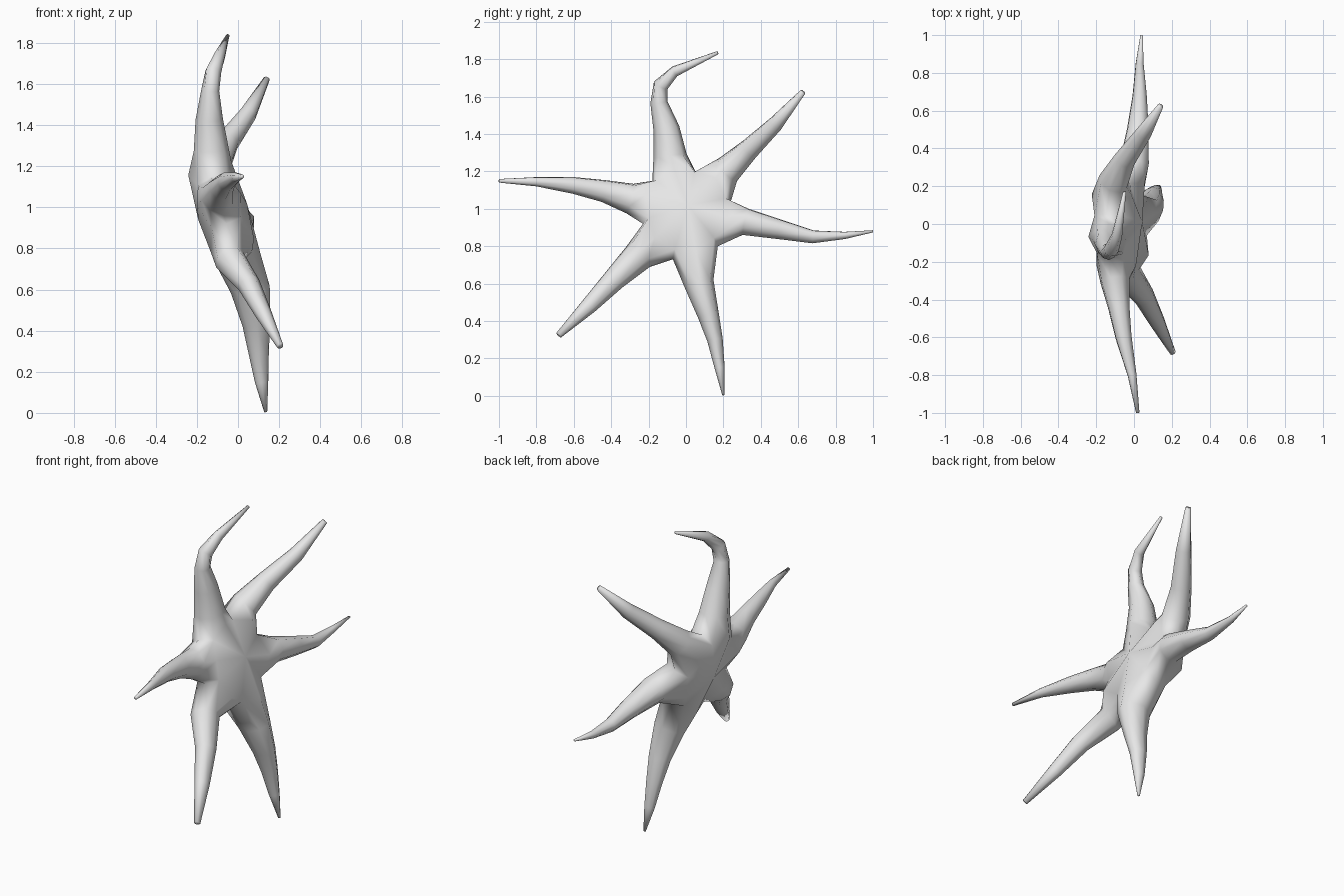
import bpy, bmesh, math
from mathutils import Vector

default_cube = bpy.data.objects.get("Cube")
if default_cube:
    bpy.data.objects.remove(default_cube, do_unlink=True)

# Disc: tilted plane through the centre of the body
SIDES = 8
centre = Vector((-0.075, 0.01, 0.98))
normal = Vector((0.95, 0, 0.31)).normalized()
half_thickness = 0.125

# Each arm: depth-to-width ratio, then stations of x, y, z, half width
side_arm = (1.1, [(0, .32, .93, .075), (.02, .5, .89, .055), (.03, .68, .85, .036),
                  (.03, .85, .858, .02), (.04, 1, .88, .006)])
raised_arm = (1.0, [(-.11, .225, 1.21, .08), (-.05, .34, 1.32, .058),
                    (.05, .48, 1.455, .043), (.14, .625, 1.625, .016)])
hooked_arm = (0.95, [(-.13, -.085, 1.28, .09), (-.14, -.105, 1.43, .07),
                     (-.135, -.145, 1.57, .046), (-.12, -.135, 1.66, .042),
                     (-.09, -.06, 1.735, .03), (-.05, .17, 1.835, .009)])
long_arm = (0.95, [(-.1, -.3, 1.055, .085), (-.08, -.44, 1.095, .062),
                   (-.055, -.6, 1.125, .047), (-.01, -.8, 1.145, .026),
                   (.02, -1, 1.15, .01)])
lower_arm = (0.9, [(-.04, -.255, .745, .085), (.055, -.385, .62, .062),
                   (.125, -.52, .48, .045), (.205, -.68, .325, .018)])
hanging_arm = (1.2, [(.06, .07, .6, .08), (.09, .12, .43, .057),
                     (.1, .155, .3, .042), (.115, .18, .15, .027),
                     (.135, .2, .004, .006)])

# Arms go counterclockwise; valley i lies between arm i and the next one
arms = [side_arm, raised_arm, hooked_arm, long_arm, lower_arm, hanging_arm]
valleys = [(.24, 1.04), (.05, 1.2), (-.18, 1.15), (-.23, .92), (-.07, .73), (.17, .8)]


def on_disc(y, z):
    """Point of the tilted disc plane at the given y and z."""
    x = centre.x - normal.z / normal.x * (z - centre.z)
    return Vector((x, y, z))


def bridge(bm, ring_a, ring_b):
    """Join two rings with quads."""
    for k in range(SIDES):
        j = (k + 1) % SIDES
        bm.faces.new((ring_a[k], ring_a[j], ring_b[j], ring_b[k]))


def arm_ring(bm, points, i, half_width, ratio):
    """Round cross-section at station i, square to the arm's path."""
    before, after = points[max(i - 1, 0)], points[min(i + 1, len(points) - 1)]
    along = (after - before).normalized()
    side = normal.cross(along).normalized()
    front = along.cross(side)
    ring = []
    for k in range(SIDES):
        angle = math.tau * k / SIDES
        offset = front * math.cos(angle) * ratio + side * math.sin(angle)
        ring.append(bm.verts.new(points[i] + offset * half_width))
    return ring


bm = bmesh.new()

# Valleys: three shared vertices from front to back between neighbouring arms
columns = []
for y, z in valleys:
    middle = on_disc(y, z)
    inner = middle.lerp(centre, 0.12)
    columns.append([bm.verts.new(inner + normal * 0.075),
                    bm.verts.new(middle),
                    bm.verts.new(inner - normal * 0.075)])

# Body poles
front_pole = bm.verts.new(centre + normal * half_thickness)
back_pole = bm.verts.new(centre - normal * half_thickness)

# Arms: root ring from the valleys, then the tapering path to the tip
for i, (ratio, stations) in enumerate(arms):
    left, right = columns[i], columns[i - 1]
    root = (left[1].co + right[1].co) / 2
    points = [Vector(station[:3]) for station in stations]
    root = root.lerp(points[0], 0.15)
    ridge_front = bm.verts.new(root + normal * 0.11)
    ridge_back = bm.verts.new(root - normal * 0.11)
    ring = [ridge_front, *left, ridge_back, *reversed(right)]
    for pole, ridge, end in ((front_pole, ridge_front, 0), (back_pole, ridge_back, 2)):
        bm.faces.new((pole, ridge, left[end]))
        bm.faces.new((pole, right[end], ridge))
    for n, station in enumerate(stations):
        next_ring = arm_ring(bm, points, n, station[3], ratio)
        bridge(bm, ring, next_ring)
        ring = next_ring
    bm.faces.new(ring)

bmesh.ops.recalc_face_normals(bm, faces=bm.faces)
for face in bm.faces:
    face.smooth = True

mesh = bpy.data.meshes.new("starfish_body")
bm.to_mesh(mesh)
bm.free()
starfish = bpy.data.objects.new("starfish_body", mesh)
bpy.context.collection.objects.link(starfish)

# Colour
grey = bpy.data.materials.new("light_grey")
grey.use_nodes = True
colour = (0.8, 0.8, 0.8, 1)
grey.diffuse_color = colour
grey.node_tree.nodes["Principled BSDF"].inputs["Base Color"].default_value = colour
mesh.materials.append(grey)
